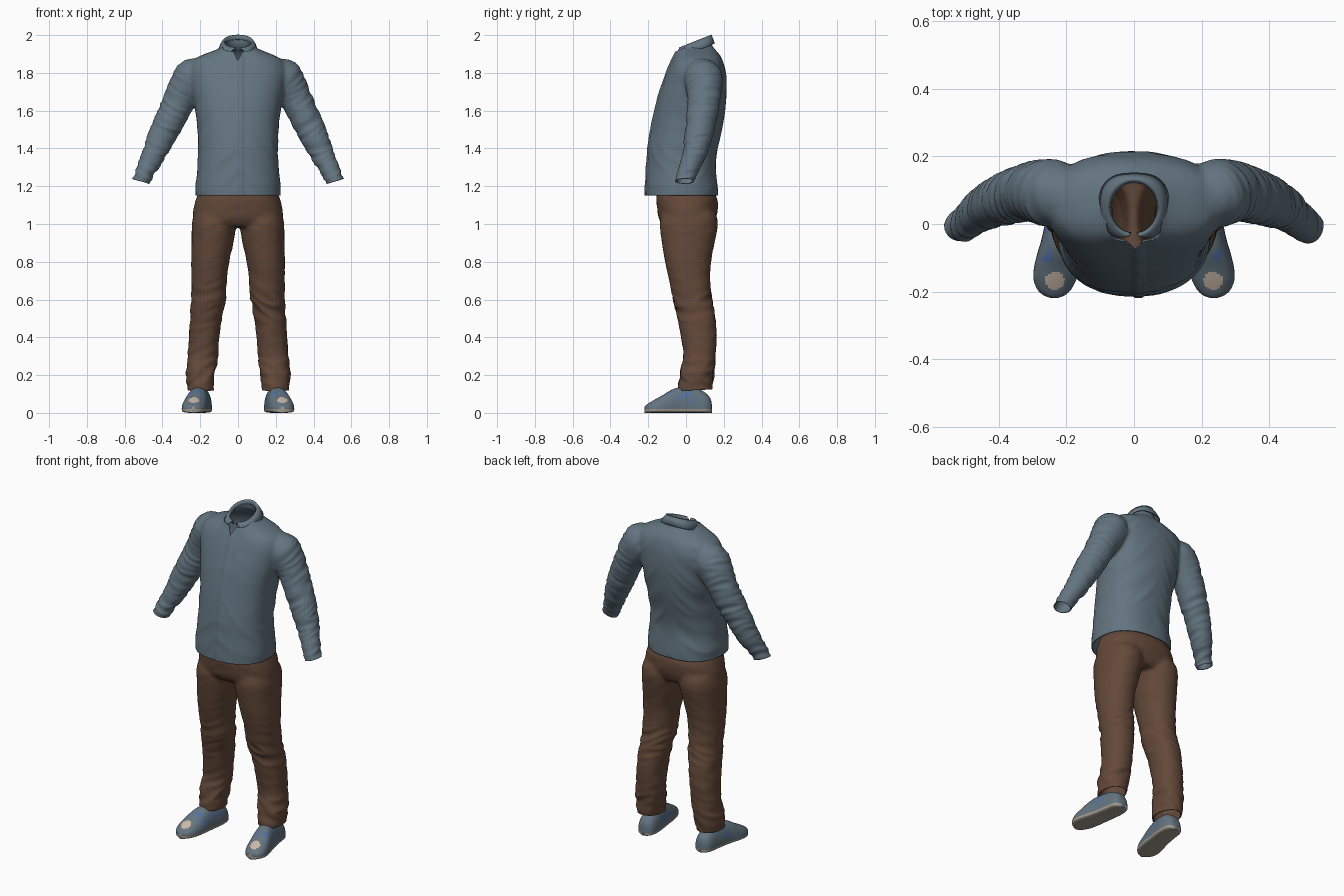
import bpy, bmesh, math
from mathutils import Vector, noise

if "Cube" in bpy.data.objects:
    bpy.data.objects.remove(bpy.data.objects["Cube"])


def material(name, rgb):
    m = bpy.data.materials.new(name)
    m.diffuse_color = (*rgb, 1)
    m.use_nodes = True
    m.node_tree.nodes["Principled BSDF"].inputs["Base Color"].default_value = m.diffuse_color
    return m


SLATE = material("slate cloth", (0.125, 0.175, 0.215))
BROWN = material("brown cloth", (0.125, 0.066, 0.041))
TAN = material("tan patch", (0.60, 0.49, 0.40))
BLUE = material("blue trim", (0.08, 0.16, 0.40))
SOLE = material("sole grey", (0.36, 0.32, 0.27))


def spline(rows, steps):
    """Smoothly interpolate rows of numbers (Catmull-Rom)."""
    out = []
    for i in range(len(rows) - 1):
        a, b, c, d = (rows[min(max(i + k, 0), len(rows) - 1)] for k in (-1, 0, 1, 2))
        for s in range(steps):
            t = s / steps
            out.append([0.5 * (2 * q + (r - p) * t + (2 * p - 5 * q + 4 * r - u) * t * t
                               + (3 * q - p - 3 * r + u) * t ** 3)
                        for p, q, r, u in zip(a, b, c, d)])
    return out + [list(rows[-1])]


def power(v, e):
    return math.copysign(abs(v) ** e, v)


def loft(bm, rings):
    """Skin closed rings and cap both ends."""
    vs = [[bm.verts.new(p) for p in r] for r in rings]
    n = len(vs[0])
    for a, b in zip(vs, vs[1:]):
        for i in range(n):
            bm.faces.new((a[i], a[(i + 1) % n], b[(i + 1) % n], b[i]))
    bm.faces.new(vs[0][::-1])
    bm.faces.new(vs[-1])


def body(bm, rows, side=1, e=0.87, n=40):
    """Upright form; rows are (z, centre x, half width, front y, back y)."""
    rings = []
    for z, cx, rx, yf, yb in spline(rows, 4):
        ang = [2 * math.pi * i / n for i in range(n)]
        rings.append([(side * (cx + rx * power(math.cos(a), e)),
                       (yf + yb) / 2 + (yb - yf) / 2 * power(math.sin(a), e), z) for a in ang])
    loft(bm, rings)


def tube(bm, rows, side, n=28):
    """Round limb; rows are (x, y, z, radius)."""
    pts = spline(rows, 4)
    rings = []
    for i, (x, y, z, r) in enumerate(pts):
        t = (Vector(pts[min(i + 1, len(pts) - 1)][:3]) - Vector(pts[max(i - 1, 0)][:3])).normalized()
        u = t.cross(Vector((0, 1, 0))).normalized()
        v = t.cross(u)
        c = Vector((x, y, z))
        ring = [c + u * r * math.cos(2 * math.pi * k / n) + v * r * math.sin(2 * math.pi * k / n)
                for k in range(n)]
        rings.append([(side * p.x, p.y, p.z) for p in ring])
    loft(bm, rings)


def finish(bm, name, mats, thickness=0):
    bmesh.ops.recalc_face_normals(bm, faces=bm.faces)
    me = bpy.data.meshes.new(name)
    bm.to_mesh(me)
    bm.free()
    for m in mats:
        me.materials.append(m)
    me.shade_smooth()
    ob = bpy.data.objects.new(name, me)
    bpy.context.collection.objects.link(ob)
    if thickness:
        s = ob.modifiers.new("cloth thickness", 'SOLIDIFY')
        s.thickness = thickness
        s.offset = -1
    return ob


def fuse(bm, name, mat, folds, cuts):
    """Merge overlapping forms into one cloth skin, add folds, open the ends."""
    ob = finish(bm, name, [mat])
    r = ob.modifiers.new("fuse", 'REMESH')
    r.mode = 'VOXEL'
    r.voxel_size = 0.009
    bpy.context.view_layer.objects.active = ob
    bpy.ops.object.modifier_apply(modifier="fuse")
    bm = bmesh.new()
    bm.from_mesh(ob.data)
    for _ in range(6):
        bmesh.ops.smooth_vert(bm, verts=bm.verts, factor=0.5,
                              use_axis_x=True, use_axis_y=True, use_axis_z=True)
    bm.normal_update()
    moved = [v.co + v.normal * (0.001 + folds(v.co)) for v in bm.verts]
    for v, p in zip(bm.verts, moved):
        v.co = p
    for region, co, no, clear in cuts:
        faces = [f for f in bm.faces if all(region(v.co) for v in f.verts)]
        geom = set(faces)
        for f in faces:
            geom.update(f.verts)
            geom.update(f.edges)
        bmesh.ops.bisect_plane(bm, geom=list(geom), plane_co=co, plane_no=no, clear_outer=clear)
    # open V at the throat
    if name == "shirt":
        notch = [f for f in bm.faces if (c := f.calc_center_median()).y < 0 and c.z > 1.865
                 and abs(c.x) < (c.z - 1.865) * 0.5]
        bmesh.ops.delete(bm, geom=notch, context='FACES')
    bmesh.ops.recalc_face_normals(bm, faces=bm.faces)
    bm.to_mesh(ob.data)
    bm.free()
    ob.data.shade_smooth()
    s = ob.modifiers.new("cloth thickness", 'SOLIDIFY')
    s.thickness = 0.005
    s.offset = -1


def bump(v, mid, width):
    return math.exp(-((v - mid) / width) ** 2)


def ridge(x, y, z):
    return 0.5 - 1.6 * abs(noise.noise(Vector((x, y, z))))


def shirt_folds(p):
    ax = abs(p.x)
    arm = min(max((ax - 0.24) / 0.06, 0), 1)
    along = 0.44 * ax - 0.9 * p.z
    sleeve = 0.008 * ridge(along * 24 + p.y * 6, p.y * 7, p.x * 4)
    low = 0.3 + bump(p.z, 1.35, 0.2) + (0.5 if p.y > 0.05 else 0)
    torso = 0.0045 * low * ridge(p.x * 5 + 7, p.y * 5, p.z * 10 + ax * 9)
    placket = 0.005 if p.y < -0.04 and 0 < p.x < 0.03 else 0
    return arm * sleeve + (1 - arm) * torso + placket


def trouser_folds(p):
    amount = 0.002 + 0.008 * bump(p.z, 0.57, 0.1) + 0.010 * bump(p.z, 0.21, 0.09)
    return amount * ridge(p.x * 7, p.y * 7 + 3, p.z * 18 + abs(p.x) * 8)


# Shirt: torso and two sleeves
bm = bmesh.new()
body(bm, [(1.12, 0, .224, -.213, .166), (1.2, 0, .224, -.212, .166), (1.3, 0, .214, -.206, .155),
          (1.4, 0, .210, -.198, .166), (1.5, 0, .213, -.183, .187), (1.6, 0, .225, -.163, .205),
          (1.7, 0, .243, -.137, .213), (1.8, 0, .258, -.102, .210), (1.86, 0, .240, -.077, .195),
          (1.89, 0, .195, -.062, .18), (1.915, 0, .135, -.052, .160), (1.935, 0, .092, -.045, .143),
          (1.96, 0, .074, -.040, .132), (2.03, 0, .072, -.035, .130)])
for side in (1, -1):
    tube(bm, [(.17, .075, 1.82, .06), (.23, .088, 1.785, .098), (.265, .095, 1.735, .096),
              (.31, .095, 1.655, .084), (.37, .078, 1.53, .077), (.41, .062, 1.45, .07),
              (.45, .042, 1.36, .06), (.49, .01, 1.28, .05), (.53, -.02, 1.19, .046)], side)
neck = lambda p: abs(p.x) < 0.13 and p.z > 1.86
throat = lambda p: abs(p.x) < 0.07 and p.z > 1.85 and p.y < 0
fuse(bm, "shirt", SLATE, shirt_folds, [
    (lambda p: abs(p.x) < 0.35 and p.z < 1.22, (0, 0, 1.152), (0, 0, -1), True),
    (lambda p: p.x > 0.38 and p.z < 1.4, (.51, 0, 1.225), (.3, 0, -.95), True),
    (lambda p: p.x < -0.38 and p.z < 1.4, (-.51, 0, 1.225), (-.3, 0, -.95), True),
    (neck, (0, .045, 1.955), (0, -.42, 1), True),
    (throat, (0, 0, 1.865), (1, 0, -.5), False),
    (throat, (0, 0, 1.865), (-1, 0, -.5), False)])

# Folded collar with two front points
bm = bmesh.new()
grid = []
COLS = 64
for ang0, rx, ry, drop, e in ((.12, .070, .076, .02, 1), (.15, .074, .080, .002, 1), (.18, .080, .085, 0, 1),
                              (.38, .092, .093, .022, .85), (.62, .102, .101, .052, .72)):
    row = []
    for i in range(COLS + 1):
        a = -math.pi / 2 + ang0 + (2 * math.pi - 2 * ang0) * i / COLS
        x, y = rx * power(math.cos(a), e), .048 + ry * power(math.sin(a), e)
        row.append(bm.verts.new((x, y, 1.946 + .40 * y - drop)))
    grid.append(row)
for a, b in zip(grid, grid[1:]):
    for i in range(COLS):
        bm.faces.new((a[i], a[i + 1], b[i + 1], b[i]))
finish(bm, "collar", [SLATE], 0.006).modifiers[0].offset = 0

# Trousers: hips and two legs
bm = bmesh.new()
body(bm, [(.985, 0, .225, -.11, .13), (1.02, 0, .238, -.140, .152), (1.07, 0, .236, -.150, .166),
          (1.13, 0, .222, -.156, .166), (1.17, 0, .206, -.15, .145), (1.23, 0, .19, -.14, .13)])
for side in (1, -1):
    body(bm, [(1.06, .122, .108, -.12, .155), (1.0, .127, .116, -.138, .168), (.9, .135, .110, -.126, .150),
              (.8, .147, .100, -.110, .132), (.7, .153, .093, -.087, .126), (.6, .156, .089, -.066, .136),
              (.5, .170, .083, -.042, .155), (.4, .179, .080, -.026, .162), (.3, .187, .080, -.012, .154),
              (.2, .198, .076, -.033, .146), (.13, .198, .069, -.040, .136), (.08, .198, .068, -.04, .134)],
         side, 0.92, 32)
everywhere = lambda p: True
fuse(bm, "trousers", BROWN, trouser_folds, [
    (everywhere, (0, 0, 1.185), (0, 0, 1), True),
    (everywhere, (0, 0, .118), (0, .05, -1), True)])

# Shoes: sections along y are (y, centre x, half width, height)
stations = [(.138, .193, .012, .035), (.13, .193, .036, .075), (.105, .194, .052, .105), (.06, .196, .058, .128),
            (0, .204, .060, .135), (-.05, .213, .062, .132), (-.09, .221, .066, .115), (-.13, .229, .067, .090),
            (-.165, .234, .063, .071), (-.195, .236, .049, .053), (-.211, .236, .031, .042), (-.219, .236, .010, .032)]
for side, name in ((1, "left_shoe"), (-1, "right_shoe")):
    bm = bmesh.new()
    rings = []
    for y, cx, w, h in spline(stations, 6):
        ring = []
        for k in range(48):
            c, s = math.cos(2 * math.pi * k / 48), math.sin(2 * math.pi * k / 48)
            z = .02 + (h - .02) * s ** .9 if s > 0 else .02 - .02 * abs(s) ** .45
            ring.append((side * (cx + w * power(c, .8)), y, z))
        rings.append(ring)
    loft(bm, rings)
    # colour by place: sole below, toe patch on top, blue trim on the sides
    for f in bm.faces:
        c = f.calc_center_median()
        x = abs(c.x)
        if c.z < 0.017:
            f.material_index = 1
        elif c.z > .04 and ((x - .234) / .028) ** 2 + ((c.y + .168) / .027) ** 2 < 1:
            f.material_index = 2
        elif .05 < c.z < .115 and -.11 < c.y < .04 and noise.noise(c * 38) > .18:
            f.material_index = 3
    finish(bm, name, [SLATE, SOLE, TAN, BLUE])
